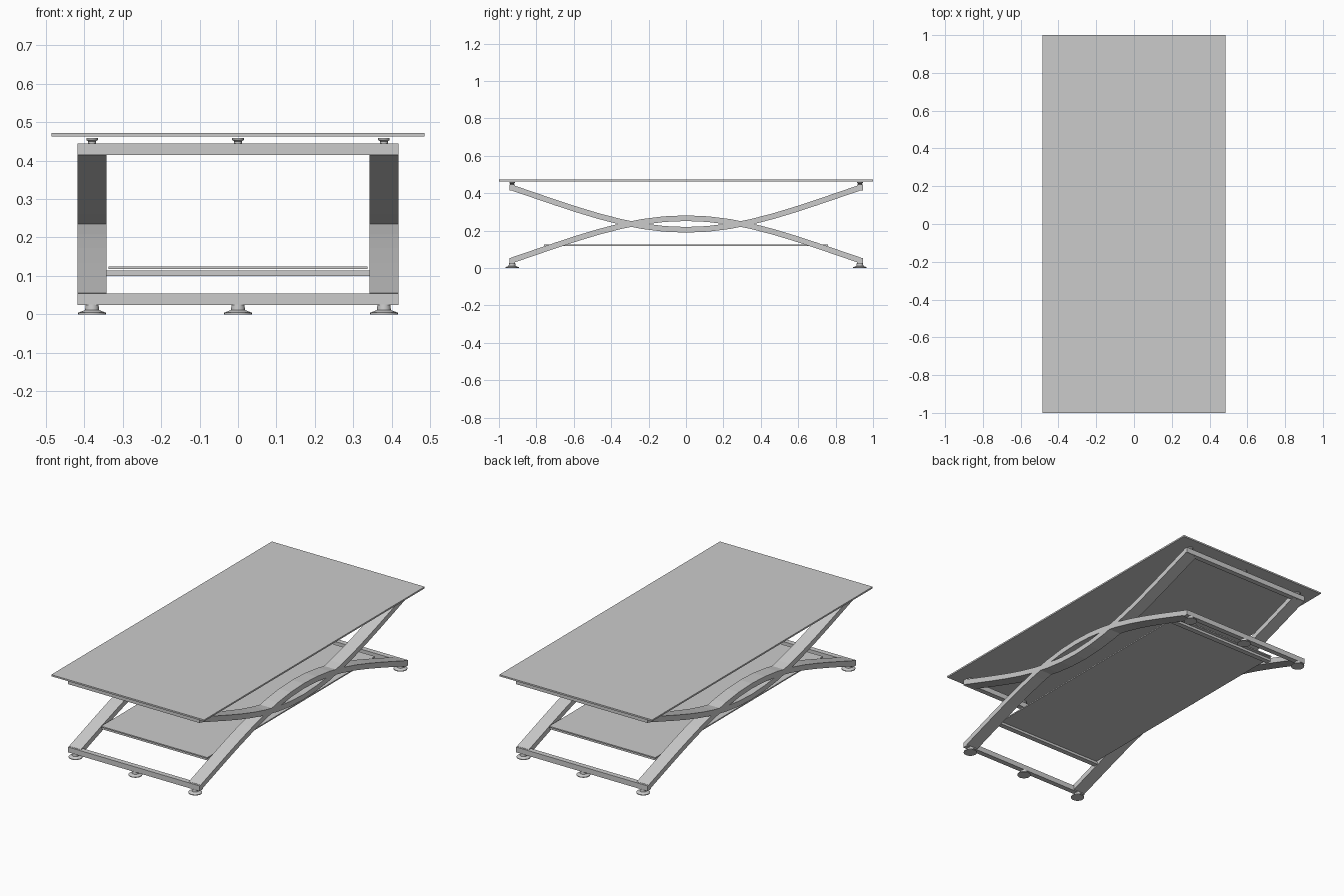
import bpy
import bmesh
import math
from mathutils import Vector

cube = bpy.data.objects.get("Cube")
if cube:
    bpy.data.objects.remove(cube)

MID_Z = 0.235        # height where the two frames mirror each other
END_Y = 0.93         # distance of the end rails from the centre
RAIL = 0.03          # section of rails and arc thickness
ARC_X, ARC_W = 0.38, 0.075


def finish(name, bm):
    bmesh.ops.recalc_face_normals(bm, faces=bm.faces)
    mesh = bpy.data.meshes.new(name)
    bm.to_mesh(mesh)
    bm.free()
    obj = bpy.data.objects.new(name, mesh)
    bpy.context.collection.objects.link(obj)
    return obj


def box(name, size, centre):
    bm = bmesh.new()
    bmesh.ops.create_cube(bm, size=1)
    bmesh.ops.scale(bm, vec=size, verts=bm.verts)
    bmesh.ops.translate(bm, vec=centre, verts=bm.verts)
    return finish(name, bm)


def arc_height(y):
    # gentle arch that straightens towards its ends
    return 0.031 - y * y / (2.696 + 1.327 * y * y)


def arc(name, x, sign, steps=16):
    # flat bar swept along the arch, sign flips it upside down
    bm = bmesh.new()
    rings = []
    for i in range(steps + 1):
        y = END_Y * (2 * i / steps - 1)
        slope = (arc_height(y + 0.01) - arc_height(y - 0.01)) / 0.02
        normal = Vector((0, -slope, 1)).normalized() * RAIL / 2
        mid = Vector((x, y, arc_height(y)))
        side = Vector((ARC_W / 2, 0, 0))
        corners = (mid - side - normal, mid + side - normal,
                   mid + side + normal, mid - side + normal)
        rings.append([bm.verts.new((c.x, c.y, MID_Z + sign * c.z)) for c in corners])
    for a, b in zip(rings, rings[1:]):
        for k in range(4):
            n = (k + 1) % 4
            bm.faces.new((a[k], a[n], b[n], b[k]))
    bm.faces.new(rings[0])
    bm.faces.new(rings[-1])
    return finish(name, bm)


def lathe(name, profile, x, y, sides=24):
    # closed turned part from (radius, height) pairs
    bm = bmesh.new()
    rings = []
    for r, z in profile:
        angles = [2 * math.pi * i / sides for i in range(sides)]
        rings.append([bm.verts.new((x + r * math.cos(a), y + r * math.sin(a), z))
                      for a in angles])
    for a, b in zip(rings, rings[1:]):
        for k in range(sides):
            n = (k + 1) % sides
            bm.faces.new((a[k], a[n], b[n], b[k]))
    bm.faces.new(rings[0])
    bm.faces.new(rings[-1])
    obj = finish(name, bm)
    bpy.ops.object.select_all(action='DESELECT')
    obj.select_set(True)
    bpy.context.view_layer.objects.active = obj
    bpy.ops.object.shade_smooth_by_angle(angle=math.radians(30))
    return obj


# Table top and lower shelf
box("table_top", (0.97, 2.0, 0.009), (0, 0, 0.4675))
box("shelf", (0.674, 1.52, 0.007), (0, 0, 0.121))

# Crossing arched side bars
for side, x in (("left", ARC_X), ("right", -ARC_X)):
    arc(f"{side}_lower_arc", x, 1)
    arc(f"{side}_upper_arc", x, -1)

FOOT = [(0.036, 0), (0.036, 0.004), (0.018, 0.011), (0.017, 0.026)]
PAD = [(0.010, 0.443), (0.010, 0.450), (0.015, 0.454), (0.015, 0.459)]

for end, s in (("front", -1), ("back", 1)):
    # End rails and shelf support
    width = 2 * ARC_X + ARC_W
    box(f"{end}_lower_rail", (width, RAIL, RAIL), (0, s * END_Y, 0.039))
    box(f"{end}_upper_rail", (width, RAIL, RAIL), (0, s * END_Y, 0.43))
    box(f"{end}_shelf_support", (0.69, RAIL, 0.014), (0, s * END_Y * 0.785, 0.107))
    # Feet below and pads under the top
    for place, x in (("left", ARC_X), ("middle", 0), ("right", -ARC_X)):
        lathe(f"{end}_{place}_foot", FOOT, x, s * END_Y)
        lathe(f"{end}_{place}_pad", PAD, x, s * END_Y)
